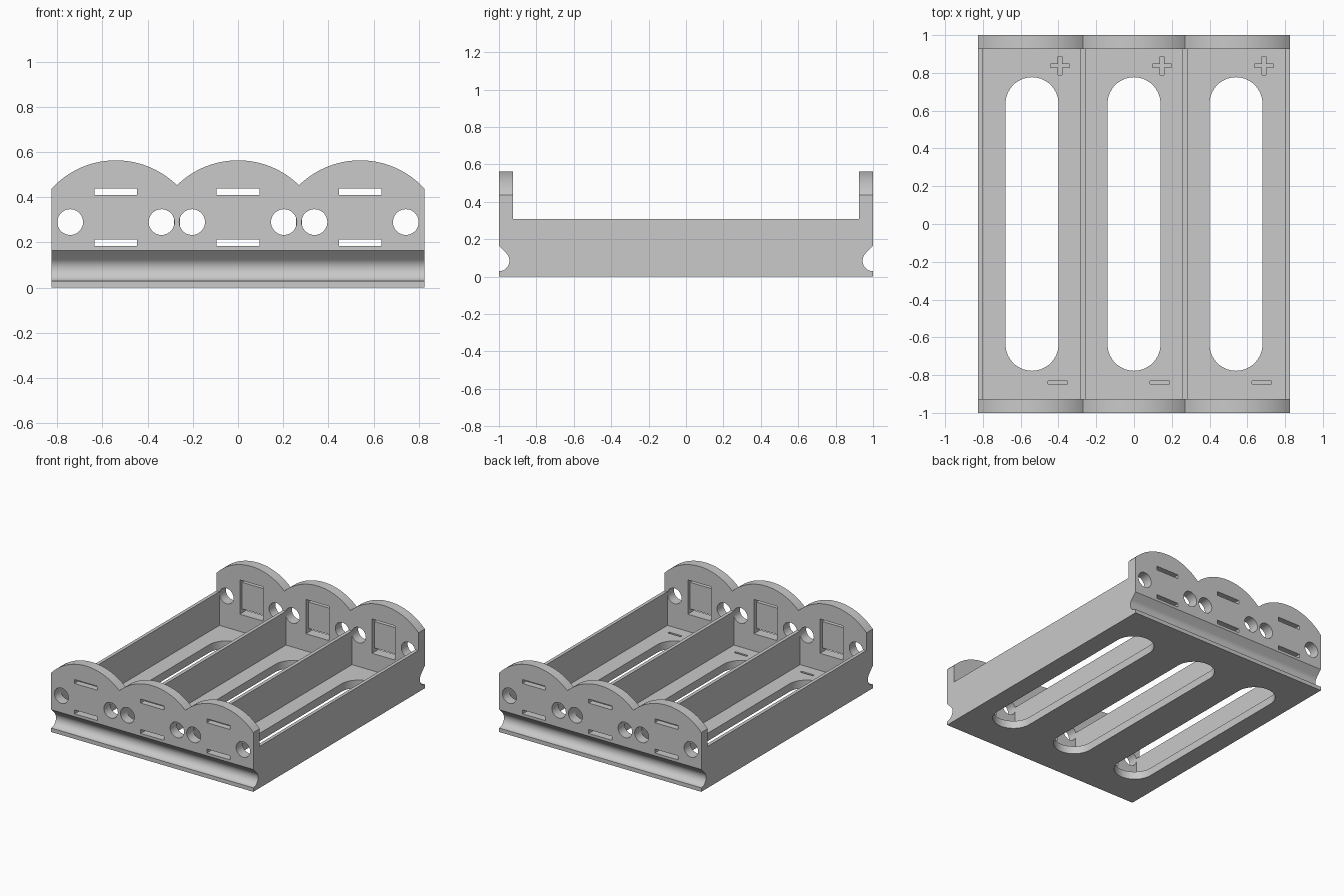
import bpy, bmesh, math

if "Cube" in bpy.data.objects:
    bpy.data.objects.remove(bpy.data.objects["Cube"])

HALF_X, WALL_Y, FLOOR, RIM = 0.825, 0.926, 0.058, 0.307
BAYS = (-0.54, 0.0, 0.54)

grey = bpy.data.materials.new("plain grey")
grey.use_nodes = True
grey.diffuse_color = (0.585, 0.585, 0.585, 1)
grey.node_tree.nodes["Principled BSDF"].inputs["Base Color"].default_value = (0.585, 0.585, 0.585, 1)


def prisms(name, axis, parts):
    """One object made of outlines, each extruded along an axis from lo to hi."""
    place = {"x": lambda a, b, t: (t, a, b),
             "y": lambda a, b, t: (a, t, b),
             "z": lambda a, b, t: (a, b, t)}[axis]
    bm = bmesh.new()
    for outline, lo, hi in parts:
        low = [bm.verts.new(place(a, b, lo)) for a, b in outline]
        high = [bm.verts.new(place(a, b, hi)) for a, b in outline]
        bm.faces.new(low)
        bm.faces.new(high[::-1])
        n = len(low)
        for i in range(n):
            j = (i + 1) % n
            bm.faces.new((low[j], low[i], high[i], high[j]))
    bmesh.ops.recalc_face_normals(bm, faces=bm.faces)
    mesh = bpy.data.meshes.new(name)
    bm.to_mesh(mesh)
    bm.free()
    mesh.materials.append(grey)
    obj = bpy.data.objects.new(name, mesh)
    bpy.context.collection.objects.link(obj)
    return obj


def rect(a, b, w, h):
    return [(a - w / 2, b - h / 2), (a + w / 2, b - h / 2),
            (a + w / 2, b + h / 2), (a - w / 2, b + h / 2)]


def arc(a, b, r, start, end, steps):
    angles = [math.radians(start + (end - start) * i / steps) for i in range(steps + 1)]
    return [(a + r * math.cos(t), b + r * math.sin(t)) for t in angles]


def combine(body, tool, operation="DIFFERENCE"):
    mod = body.modifiers.new(tool.name, "BOOLEAN")
    mod.operation, mod.solver, mod.object = operation, "EXACT", tool
    bpy.context.view_layer.objects.active = body
    bpy.ops.object.modifier_apply(modifier=mod.name)
    bpy.data.objects.remove(tool)


# Side outline: tall ends, low middle, a teardrop groove along each end
half = [(WALL_Y, RIM), (WALL_Y, 0.7), (1, 0.7), (1, 0.165)]
half += arc(1, 0.085, 0.056, 135, 270, 20) + [(1, 0)]
side = half + [(-y, z) for y, z in reversed(half)]
body = prisms("battery_tray", "x", [(side, -0.9, 0.9)])

# Front outline: three arches over a straight base
reach = math.degrees(math.acos(0.27 / 0.386))
edge = math.degrees(math.acos((HALF_X - 0.54) / 0.386))
front = [(-HALF_X, -0.1), (HALF_X, -0.1)]
front += arc(0.54, 0.177, 0.386, edge, 180 - reach, 32)
front += arc(0, 0.177, 0.386, reach, 180 - reach, 32)[1:]
front += arc(-0.54, 0.177, 0.386, reach, 180 - edge, 32)[1:]
combine(body, prisms("arches", "y", [(front, -1.2, 1.2)]), "INTERSECT")

# Three bays between thin walls
edges = ((-0.8, -0.283), (-0.257, 0.257), (0.283, 0.8))
combine(body, prisms("bays", "z", [
    (rect((a + b) / 2, 0, b - a, 2 * WALL_Y), FLOOR, 0.8) for a, b in edges]))

# Long rounded openings through the floor
combine(body, prisms("floor_slots", "z", [
    (arc(x, 0.637, 0.14, 0, 180, 28) + arc(x, -0.637, 0.14, 180, 360, 28), -0.1, 0.2)
    for x in BAYS]))

# Contact recesses inside the end walls, with slits above and below
ends = ((-1.1, -0.92), (0.92, 1.1))
combine(body, prisms("contact_recesses", "y", [
    (rect(x, 0.3115, 0.188, 0.253), lo, hi)
    for x in BAYS for lo, hi in ((-0.954, -0.9), (0.9, 0.954))]))
combine(body, prisms("contact_slits", "y", [
    (rect(x, z, 0.188, 0.029), lo, hi) for x in BAYS for z in (0.1995, 0.4235) for lo, hi in ends]))

# Round wire holes through the end walls
combine(body, prisms("wire_holes", "y", [
    (arc(s * x, 0.29, 0.057, 0, 350, 35), lo, hi)
    for s in (-1, 1) for x in (0.203, 0.338, 0.742) for lo, hi in ends]))

# Engraved polarity marks in the floor
L, W = 0.05, 0.01
plus = [(L, -W), (L, W), (W, W), (W, L), (-W, L), (-W, W),
        (-L, W), (-L, -W), (-W, -W), (-W, -L), (W, -L), (W, -W)]
marks = [([(x + 0.148 + a, 0.838 + b) for a, b in plus], FLOOR - 0.02, 0.2) for x in BAYS]
marks += [(rect(x + 0.137, -0.838, 0.104, 0.016), FLOOR - 0.02, 0.2) for x in BAYS]
combine(body, prisms("polarity_marks", "z", marks))

# Smooth the curved walls, keep the corners crisp
body.select_set(True)
bpy.context.view_layer.objects.active = body
bpy.ops.object.shade_smooth_by_angle(angle=math.radians(30))
